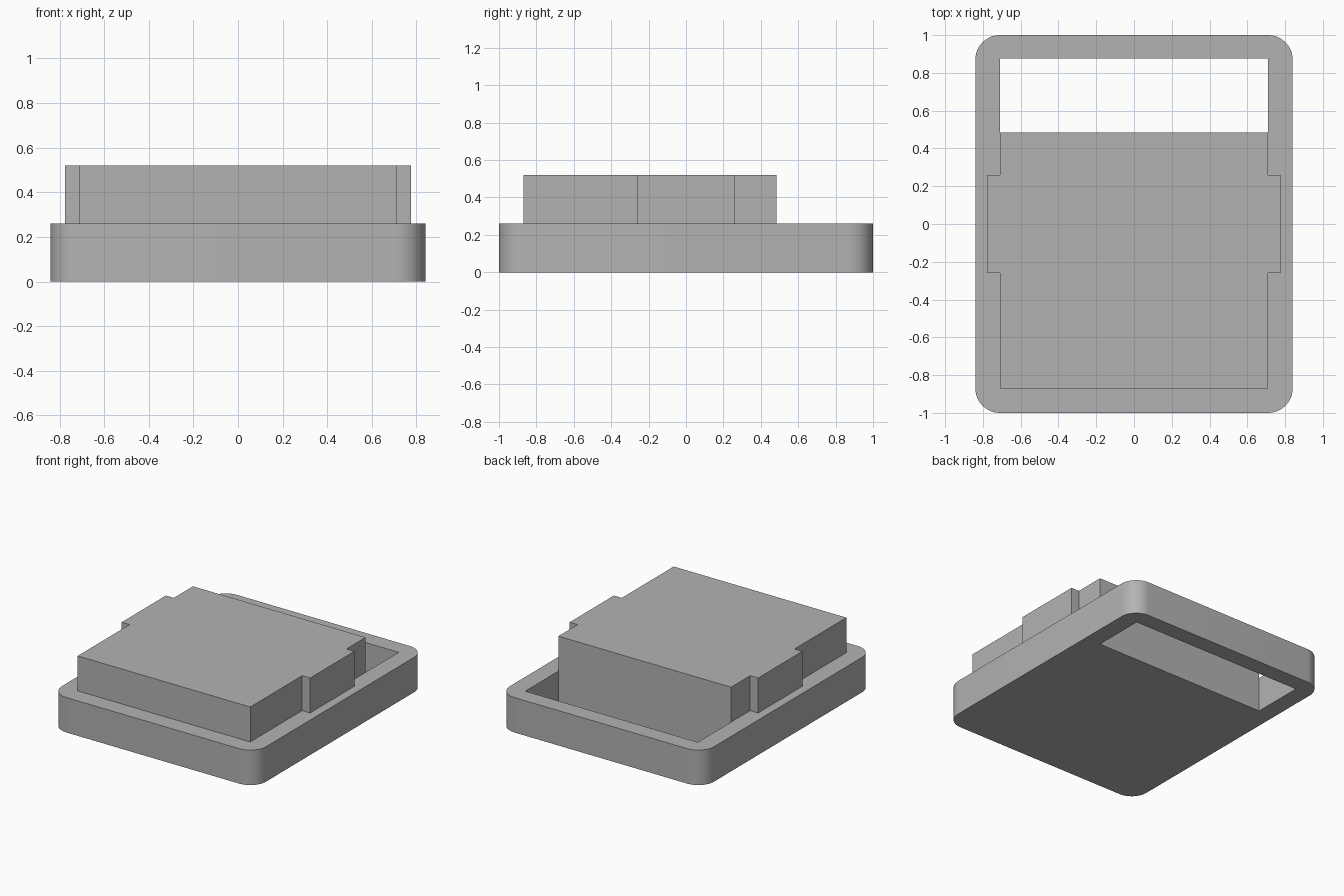
import bpy
import bmesh
import math

cube = bpy.data.objects.get("Cube")
if cube:
    bpy.data.objects.remove(cube, do_unlink=True)

BASE_H, TOP_H = 0.26, 0.52
HALF_W, HALF_L, RADIUS = 0.84, 1.0, 0.13
BLOCK_W, TAB_W, TAB_L = 0.71, 0.775, 0.26
BLOCK_FRONT, BLOCK_BACK, SLOT_BACK = -0.87, 0.485, 0.875

grey = bpy.data.materials.new("plain grey")
grey.use_nodes = True
colour = (0.45, 0.45, 0.45, 1)
grey.diffuse_color = colour
grey.node_tree.nodes["Principled BSDF"].inputs["Base Color"].default_value = colour


def prism(name, outline, z0, z1):
    """Extrude a flat outline between two heights."""
    bm = bmesh.new()
    face = bm.faces.new([bm.verts.new((x, y, z0)) for x, y in outline])
    ext = bmesh.ops.extrude_face_region(bm, geom=[face])
    for v in ext["geom"]:
        if isinstance(v, bmesh.types.BMVert):
            v.co.z = z1
    bmesh.ops.recalc_face_normals(bm, faces=bm.faces)
    mesh = bpy.data.meshes.new(name)
    bm.to_mesh(mesh)
    bm.free()
    mesh.materials.append(grey)
    obj = bpy.data.objects.new(name, mesh)
    bpy.context.collection.objects.link(obj)
    return obj


def rectangle(w, y0, y1):
    return [(-w, y0), (w, y0), (w, y1), (-w, y1)]


def combine(target, other, operation):
    """Apply a boolean and remove the helper object."""
    bpy.ops.object.select_all(action="DESELECT")
    bpy.context.view_layer.objects.active = target
    target.select_set(True)
    mod = target.modifiers.new("combine", "BOOLEAN")
    mod.operation, mod.solver, mod.object = operation, "EXACT", other
    bpy.ops.object.modifier_apply(modifier=mod.name)
    bpy.data.objects.remove(other, do_unlink=True)


# Rounded base outline, one quarter arc per corner
outline = []
for i, (sx, sy) in enumerate([(1, 1), (-1, 1), (-1, -1), (1, -1)]):
    for step in range(13):
        a = math.pi / 2 * (i + step / 12)
        outline.append((sx * (HALF_W - RADIUS) + RADIUS * math.cos(a),
                        sy * (HALF_L - RADIUS) + RADIUS * math.sin(a)))
base = prism("base_plate", outline, 0, BASE_H)

# Through slot behind the block, opened under it and refilled by the block
slot = prism("slot_cutter", rectangle(BLOCK_W, 0, SLOT_BACK), -0.1, TOP_H)
slot.hide_render = True
combine(base, slot, "DIFFERENCE")

# Raised block with a side tab on each flank
right = [(BLOCK_W, BLOCK_FRONT), (BLOCK_W, -TAB_L), (TAB_W, -TAB_L),
         (TAB_W, TAB_L), (BLOCK_W, TAB_L), (BLOCK_W, BLOCK_BACK)]
block = prism("raised_block", right + [(-x, y) for x, y in reversed(right)], 0, TOP_H)
combine(base, block, "UNION")
base.name = "base_with_raised_block"

# Smooth corner arcs, crisp edges elsewhere
bpy.ops.object.shade_smooth_by_angle(angle=math.radians(30))
